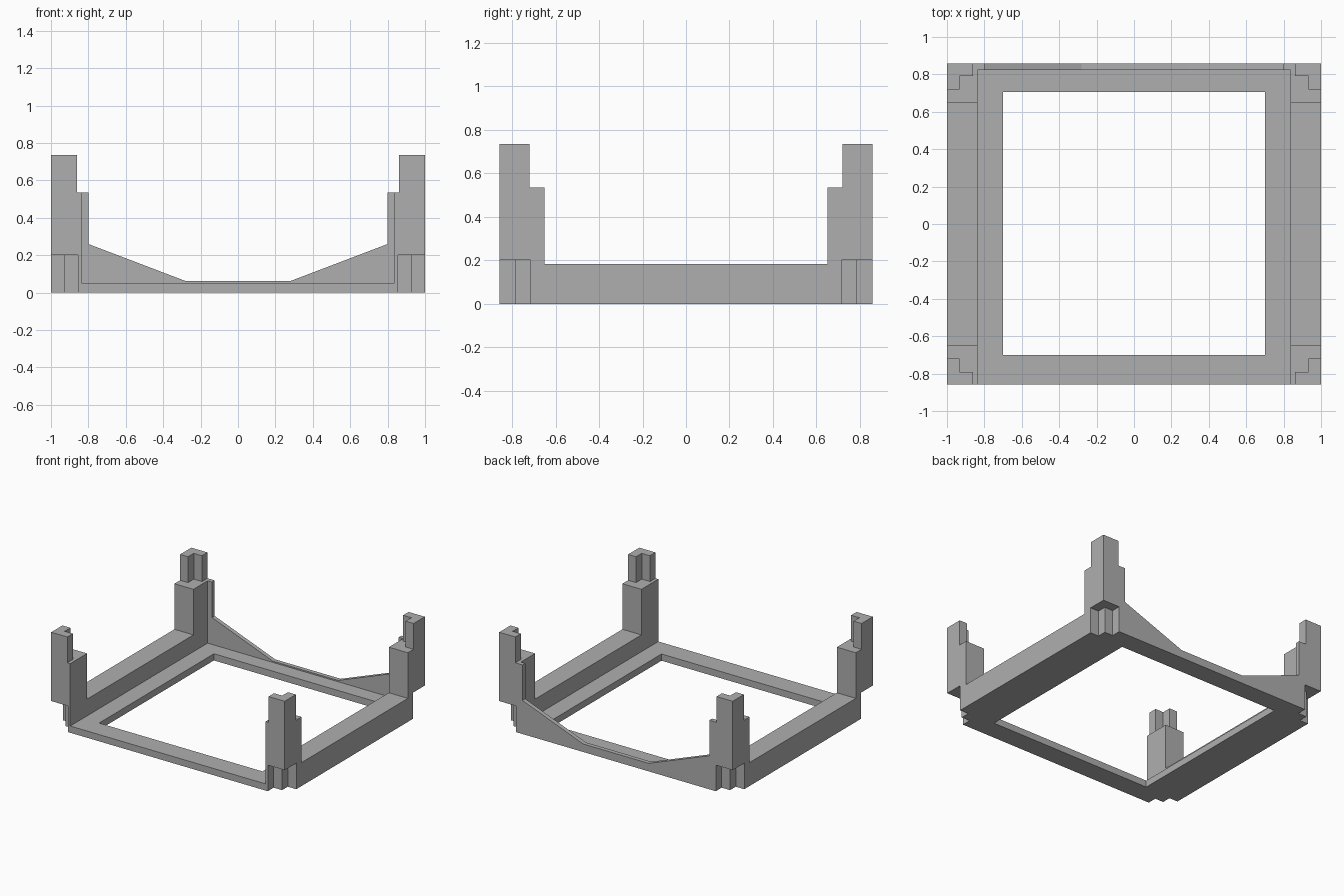
import bpy
import bmesh
from mathutils import Vector

cube = bpy.data.objects.get("Cube")
if cube:
    bpy.data.objects.remove(cube, do_unlink=True)

grey = bpy.data.materials.new("plain_grey")
grey.use_nodes = True
COLOUR = (0.43, 0.43, 0.43, 1)
grey.diffuse_color = COLOUR
grey.node_tree.nodes["Principled BSDF"].inputs["Base Color"].default_value = COLOUR

X, Y = 1.0, 0.857        # outer half sizes
WALL = 0.837             # inner face of side walls and posts
POST_Y = 0.65            # inner end of the posts
POST_TOP, PEG_TOP = 0.535, 0.735
CORNERS = [(sx, sy) for sx in (-1, 1) for sy in (-1, 1)]


def prism(name, points, depth):
    """Extrude a closed 3D outline along a vector."""
    bm = bmesh.new()
    face = bm.faces.new([bm.verts.new(p) for p in points])
    new = bmesh.ops.extrude_face_region(bm, geom=[face], use_keep_orig=True)["geom"]
    verts = [g for g in new if isinstance(g, bmesh.types.BMVert)]
    bmesh.ops.translate(bm, verts=verts, vec=Vector(depth))
    bmesh.ops.recalc_face_normals(bm, faces=bm.faces)
    mesh = bpy.data.meshes.new(name)
    bm.to_mesh(mesh)
    bm.free()
    mesh.materials.append(grey)
    obj = bpy.data.objects.new(name, mesh)
    bpy.context.collection.objects.link(obj)
    return obj


def upright(name, outline, z0, z1, sx=1, sy=1):
    """Vertical prism from a plan outline, mirrored by the signs."""
    return prism(name, [(x * sx, y * sy, z0) for x, y in outline], (0, 0, z1 - z0))


def rect(x0, x1, y0, y1):
    return [(x0, y0), (x1, y0), (x1, y1), (x0, y1)]


def angle(x0, xm, x1, y0, ym, y1):
    """L outline with its corner at (x1, y1)."""
    return [(x1, y1), (x0, y1), (x0, ym), (xm, ym), (xm, y0), (x1, y0)]


def combine(target, part, operation):
    """Apply a boolean and discard the helper."""
    mod = target.modifiers.new(operation.title(), 'BOOLEAN')
    mod.operation, mod.solver, mod.object = operation, 'EXACT', part
    bpy.context.view_layer.objects.active = target
    bpy.ops.object.modifier_apply(modifier=mod.name)
    bpy.data.objects.remove(part, do_unlink=True)


# Thin base plate with a square opening
frame = upright("stacking_frame", rect(-X, X, -Y, Y), 0, 0.052)
combine(frame, upright("opening", rect(-0.7, 0.7, -0.7, 0.705), -0.1, 0.2), 'DIFFERENCE')

# Low side walls
for sx in (-1, 1):
    combine(frame, upright("side_wall", rect(WALL, X, -Y, Y), 0, 0.182, sx), 'UNION')

# Back panel with a dipped top edge
half = [(0.28, 0.062), (0.8, 0.26), (0.8, POST_TOP), (0.95, POST_TOP), (0.95, 0)]
profile = half + [(-x, z) for x, z in reversed(half)]
combine(frame, prism("back_panel", [(x, 0.824, z) for x, z in profile],
                     (0, Y - 0.824, 0)), 'UNION')

# Corner posts, angled pegs on top and matching sockets underneath
for sx, sy in CORNERS:
    combine(frame, upright("post", rect(WALL, X, POST_Y, Y), 0, POST_TOP, sx, sy), 'UNION')
    peg = angle(0.862, 0.932, X, 0.72, 0.79, Y)
    combine(frame, upright("peg", peg, 0.4, PEG_TOP, sx, sy), 'UNION')
    socket = angle(0.855, 0.927, 1.1, 0.715, 0.785, 1)
    combine(frame, upright("socket", socket, -0.1, 0.202, sx, sy), 'DIFFERENCE')

# Merge leftover coplanar splits
bm = bmesh.new()
bm.from_mesh(frame.data)
bmesh.ops.remove_doubles(bm, verts=bm.verts, dist=0.0001)
bmesh.ops.dissolve_limit(bm, angle_limit=0.01, verts=bm.verts, edges=bm.edges)
bm.to_mesh(frame.data)
bm.free()
